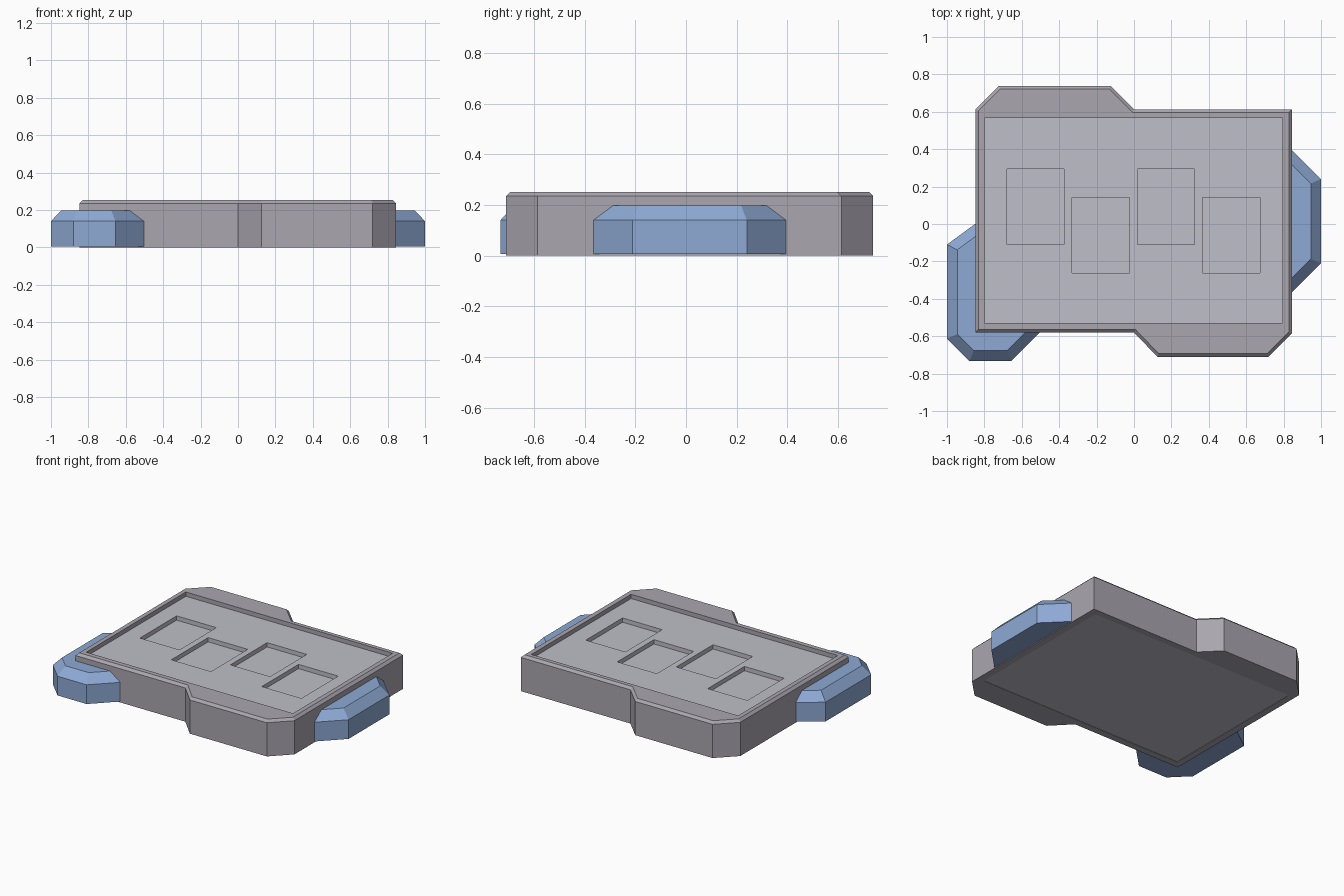
import bpy
import bmesh
from mathutils import Vector

if "Cube" in bpy.data.objects:
    bpy.data.objects.remove(bpy.data.objects["Cube"])


def material(name, rgb):
    m = bpy.data.materials.new(name)
    m.diffuse_color = (*rgb, 1)
    m.use_nodes = True
    m.node_tree.nodes["Principled BSDF"].inputs["Base Color"].default_value = m.diffuse_color
    return m


def inset(points, d):
    """Mitred inward offset of a counter-clockwise outline."""
    result = []
    n = len(points)
    for i in range(n):
        a, b, c = (Vector(points[(i + k) % n]) for k in (-1, 0, 1))
        u, v = (b - a).normalized(), (c - b).normalized()
        n1, n2 = Vector((-u.y, u.x)), Vector((-v.y, v.x))
        result.append(tuple(b + (n1 + n2) * d / (1 + n1.dot(n2))))
    return result


def plate(name, outline, levels, mat=None):
    """Stack of (z, inset) outlines joined into a closed solid."""
    bm = bmesh.new()
    rings = [[bm.verts.new((x, y, z)) for x, y in (inset(outline, d) if d else outline)]
             for z, d in levels]
    n = len(outline)
    bm.faces.new(rings[0][::-1])
    bm.faces.new(rings[-1])
    for low, high in zip(rings, rings[1:]):
        for i in range(n):
            j = (i + 1) % n
            bm.faces.new((low[i], low[j], high[j], high[i]))
    bmesh.ops.recalc_face_normals(bm, faces=bm.faces[:])
    mesh = bpy.data.meshes.new(name)
    bm.to_mesh(mesh)
    bm.free()
    ob = bpy.data.objects.new(name, mesh)
    bpy.context.collection.objects.link(ob)
    if mat:
        mesh.materials.append(mat)
    return ob


def rect(x0, x1, y0, y1):
    return [(x0, y0), (x1, y0), (x1, y1), (x0, y1)]


def cut(ob, outline, z0, z1):
    cutter = plate("cutter", outline, [(z0, 0), (z1, 0)])
    cutter.hide_render = True
    mod = ob.modifiers.new("cut", 'BOOLEAN')
    mod.operation = 'DIFFERENCE'
    mod.solver = 'EXACT'
    mod.object = cutter
    bpy.context.view_layer.objects.active = ob
    bpy.ops.object.modifier_apply(modifier=mod.name)
    bpy.data.objects.remove(cutter)


frame_grey = material("frame_grey", (0.40, 0.38, 0.43))
panel_grey = material("panel_grey", (0.52, 0.52, 0.58))
blue = material("blue", (0.27, 0.40, 0.66))

# Outer frame with two staggered bulges and a chamfered top edge
frame = plate("frame", [(-0.848, -0.58), (0, -0.58), (0.125, -0.71), (0.72, -0.71),
                        (0.845, -0.585), (0.845, 0.613), (0, 0.613), (-0.125, 0.738),
                        (-0.722, 0.738), (-0.848, 0.613)],
              [(0, 0), (0.235, 0), (0.252, 0.017)], frame_grey)
opening = rect(-0.80, 0.795, -0.53, 0.568)
cut(frame, opening, -0.1, 0.5)

# Sunken panel with four shallow wells
panel = plate("panel", opening, [(0.002, 0), (0.222, 0)], panel_grey)
for i in range(4):
    x = -0.68 + 0.349 * i
    y = -0.11 if i % 2 == 0 else -0.262
    cut(panel, rect(x, x + 0.306, y, y + 0.405), 0.192, 0.4)

# Bevelled blue bumpers on the right side and the front left corner
bumper_levels = [(0.006, 0), (0.14, 0), (0.198, 0.055)]
plate("right_bumper", [(0.76, -0.45), (1, -0.21), (1, 0.24), (0.76, 0.48)],
      bumper_levels, blue)
plate("corner_bumper", [(-1, -0.11), (-1, -0.612), (-0.88, -0.732), (-0.655, -0.732),
                        (-0.42, -0.497), (-0.76, -0.497), (-0.76, 0.066)],
      bumper_levels, blue)
